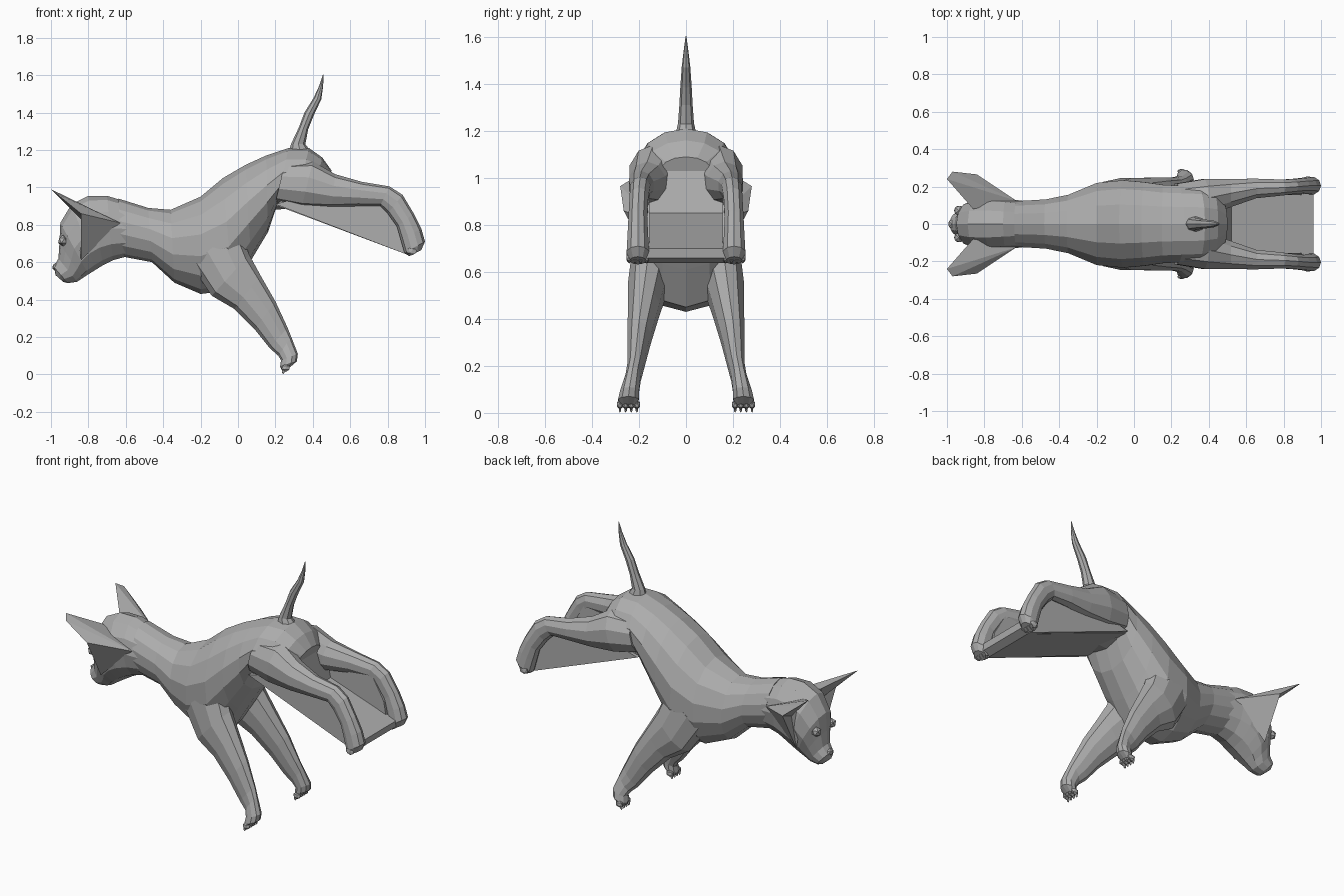
import bpy, bmesh, math
from mathutils import Vector

cube = bpy.data.objects.get("Cube")
if cube:
    bpy.data.objects.remove(cube)

grey = bpy.data.materials.new("coat_grey")
grey.use_nodes = True
GREY = (0.42, 0.42, 0.42, 1)
grey.diffuse_color = GREY
grey.node_tree.nodes["Principled BSDF"].inputs["Base Color"].default_value = GREY


def finish(name, bm, mirror=False):
    """Turn a bmesh into a flat shaded object, optionally mirrored across y."""
    bmesh.ops.recalc_face_normals(bm, faces=bm.faces)
    mesh = bpy.data.meshes.new(name)
    bm.to_mesh(mesh)
    bm.free()
    mesh.materials.append(grey)
    obj = bpy.data.objects.new(name, mesh)
    bpy.context.collection.objects.link(obj)
    if mirror:
        mod = obj.modifiers.new("Mirror", "MIRROR")
        mod.use_axis = (False, True, False)
        mod.use_clip = False
        mod.use_mirror_merge = False
    return obj


def loft(name, rings, sides=12, mirror=False):
    """Rings are (top x, top z, bottom x, bottom z, centre y, half width)."""
    bm = bmesh.new()
    loops = []
    for tx, tz, bx, bz, y, w in rings:
        top, low = Vector((tx, y, tz)), Vector((bx, y, bz))
        mid, half = (top + low) / 2, (top - low) / 2
        loop = []
        for i in range(sides):
            a = math.tau * i / sides
            loop.append(bm.verts.new(mid + half * math.cos(a) + Vector((0, w * math.sin(a), 0))))
        loops.append(loop)
    for a, b in zip(loops, loops[1:]):
        for i in range(sides):
            j = (i + 1) % sides
            bm.faces.new((a[i], a[j], b[j], b[i]))
    bm.faces.new(loops[0])
    bm.faces.new(loops[-1])
    return finish(name, bm, mirror)


def prism(name, profile, y0, y1, mirror=False):
    """Side profile of (x, z) points extruded from y0 to y1."""
    bm = bmesh.new()
    face = bm.faces.new([bm.verts.new((x, y0, z)) for x, z in profile])
    ext = bmesh.ops.extrude_face_region(bm, geom=[face])["geom"]
    moved = [v for v in ext if isinstance(v, bmesh.types.BMVert)]
    bmesh.ops.translate(bm, verts=moved, vec=(0, y1 - y0, 0))
    return finish(name, bm, mirror)


def blobs(name, items, mirror=True):
    """Low-poly ellipsoids, each given as (centre, radii)."""
    bm = bmesh.new()
    for centre, radii in items:
        made = bmesh.ops.create_icosphere(bm, subdivisions=1, radius=1)["verts"]
        bmesh.ops.scale(bm, verts=made, vec=radii)
        bmesh.ops.translate(bm, verts=made, vec=centre)
    return finish(name, bm, mirror)


# Torso and neck, from rump to nape
loft("torso", [
    (.50, 1.09, .46, .97, 0, .11), (.45, 1.16, .40, .92, 0, .18),
    (.38, 1.21, .30, .89, 0, .205), (.27, 1.21, .20, .88, 0, .21),
    (.15, 1.17, .16, .76, 0, .215), (.04, 1.12, .07, .61, 0, .23),
    (-.08, 1.05, -.03, .45, 0, .24), (-.20, .95, -.20, .43, 0, .225),
    (-.36, .88, -.34, .49, 0, .16), (-.48, .89, -.46, .60, 0, .135),
    (-.64, .94, -.62, .63, 0, .125),
], 14)

# Head, from nape over the brow to the muzzle
loft("head", [
    (-.56, .91, -.56, .64, 0, .12), (-.70, .955, -.67, .61, 0, .135),
    (-.80, .955, -.72, .585, 0, .145), (-.89, .91, -.76, .56, 0, .14),
    (-.95, .81, -.80, .535, 0, .12), (-.955, .70, -.83, .515, 0, .09),
    (-.96, .62, -.86, .495, 0, .07), (-.985, .575, -.91, .488, 0, .06),
    (-.975, .53, -.935, .495, 0, .035),
])
blobs("nose", [((-.975, 0, .575), (.02, .028, .022))], False)
blobs("eyes", [((-.935, .072, .715), (.03, .03, .03))])

# Ears: a folded outer shell with a hollow opening forwards
bm = bmesh.new()
inner, tip, tip_out, outer, low, back, hollow = [bm.verts.new(p) for p in (
    (-.86, .08, .90), (-1, .24, .99), (-.97, .28, .965), (-.84, .265, .86),
    (-.84, .13, .61), (-.63, .125, .81), (-.82, .15, .81))]
rim = [inner, tip, tip_out, outer, low]
for a, b in zip(rim, rim[1:]):
    bm.faces.new((a, b, hollow))
    bm.faces.new((b, a, back))
bm.faces.new((low, inner, hollow))
bm.faces.new((inner, low, back))
finish("ears", bm, True)

# Tail
loft("tail", [
    (.27, 1.19, .40, 1.18, 0, .045), (.285, 1.235, .36, 1.23, 0, .034),
    (.325, 1.32, .375, 1.31, 0, .028), (.355, 1.40, .405, 1.385, 0, .024),
    (.405, 1.48, .445, 1.47, 0, .018), (.435, 1.545, .455, 1.54, 0, .01),
    (.455, 1.605, .458, 1.60, 0, .002),
], 8)

# Legs, reaching back; the hind pair is stretched out
loft("hind_legs", [
    (.25, 1.13, .20, .92, .13, .09), (.40, 1.14, .34, .89, .14, .105),
    (.52, 1.07, .50, .89, .165, .08), (.66, 1.03, .64, .90, .19, .055),
    (.81, 1.005, .76, .90, .195, .045), (.88, .96, .80, .86, .20, .042),
    (.94, .86, .85, .79, .205, .042), (.98, .78, .87, .72, .205, .046),
    (1, .71, .89, .65, .205, .05), (.98, .665, .915, .632, .205, .035),
], 10, True)
loft("front_legs", [
    (0, .80, -.25, .58, .14, .09), (.06, .64, -.14, .42, .165, .085),
    (.12, .53, -.02, .35, .18, .07), (.20, .39, .09, .24, .20, .052),
    (.265, .25, .17, .14, .215, .036), (.285, .20, .215, .10, .225, .034),
    (.32, .11, .23, .075, .24, .042), (.315, .07, .225, .04, .245, .046),
    (.28, .04, .235, .02, .245, .035),
], 10, True)

# Toes and claws
spread = (-.036, -.012, .012, .036)
blobs("front_toes", [((.255, .245 + d, .035), (.026, .015, .022)) for d in spread])
blobs("front_claws", [((.242, .245 + d, .015), (.008, .006, .014)) for d in spread])
blobs("hind_toes", [((.93, .205 + d, .66), (.03, .015, .024)) for d in spread])

# Web of skin between the hind legs: floor, rump wall and side panels
prism("web_floor", [(.20, .905), (.38, 1.04), (.48, 1.03), (.52, .85),
                    (.96, .70), (.955, .66), (.91, .638)], -.165, .165)
prism("web_sides", [(.20, .91), (.45, .98), (.80, .94), (.88, .80), (.91, .638)],
      .155, .185, True)
